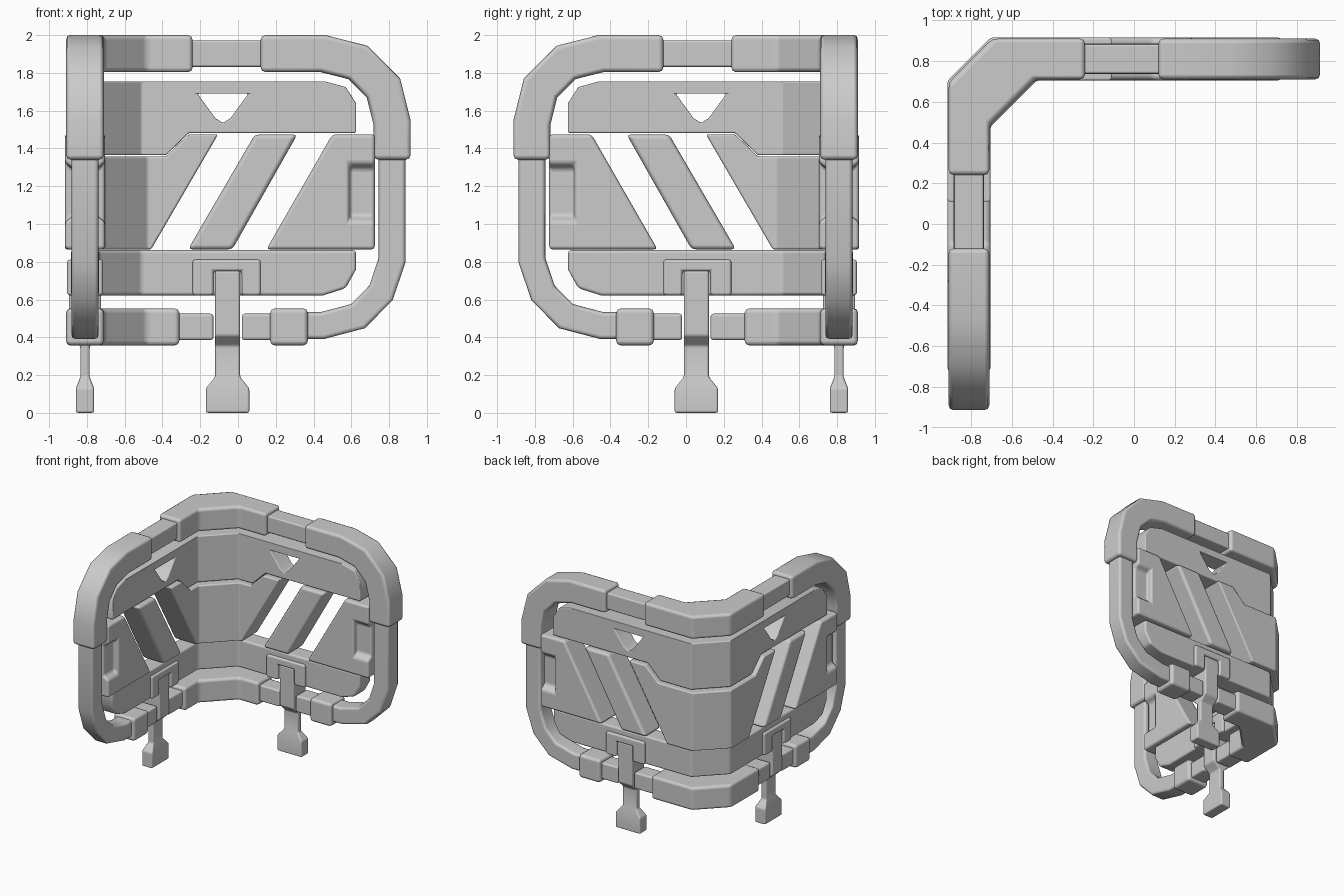
import bpy, bmesh, math
from mathutils import Vector

cube = bpy.data.objects.get("Cube")
if cube:
    bpy.data.objects.remove(cube)

MID = 0.81      # centre depth of a wing
THICK = 0.1     # half depth of the padded tubes
THIN = 0.072    # half depth of the inner tubes
WIDE = 0.098    # half width of the padded tubes
BAR = 0.455     # height of the lower bar
TOP = 1.902     # height of the upper bar

grey = bpy.data.materials.new("light_grey")
grey.use_nodes = True
colour = (0.6, 0.6, 0.6, 1)
grey.diffuse_color = colour
grey.node_tree.nodes["Principled BSDF"].inputs["Base Color"].default_value = colour


def finish(name, bm, bevel):
    """Add the second wing by reflection, then make a bevelled object."""
    faces = list(bm.faces)
    twin = {v: bm.verts.new((-v.co.y, -v.co.x, v.co.z)) for v in list(bm.verts)}
    for f in faces:
        bm.faces.new([twin[v] for v in reversed(f.verts)])
    bmesh.ops.remove_doubles(bm, verts=bm.verts, dist=0.0005)
    bmesh.ops.recalc_face_normals(bm, faces=bm.faces)
    mesh = bpy.data.meshes.new(name)
    bm.to_mesh(mesh)
    bm.free()
    mesh.materials.append(grey)
    mesh.polygons.foreach_set("use_smooth", [True] * len(mesh.polygons))
    ob = bpy.data.objects.new(name, mesh)
    bpy.context.collection.objects.link(ob)
    if bevel:
        mod = ob.modifiers.new("bevel", 'BEVEL')
        mod.width = bevel
        mod.segments = 2
        mod.limit_method = 'ANGLE'
        mod.angle_limit = math.radians(35)
        mod.harden_normals = True
    return ob


def plate(name, pts, lo, hi, bend=False, bevel=0.018, taper=1.0):
    """Extrude an x-z outline in depth. With bend, its first and last points
    lie on the corner fold and the plate runs on round the corner."""
    bm = bmesh.new()
    n = len(pts)
    zc = sum(p[1] for p in pts) / n
    rings = []
    for d in (lo, hi):
        ring = []
        for i, (x, z) in enumerate(pts):
            if bend and i in (0, n - 1):
                x = -0.59 - 1.05 * d
            if d == hi:
                z = zc + (z - zc) * taper
            ring.append(bm.verts.new((x, MID + d, z)))
        rings.append(ring)
    a, b = rings
    bm.faces.new(a)
    bm.faces.new(b[::-1])
    for i in range(n - 1 if bend else n):
        j = (i + 1) % n
        bm.faces.new((a[i], b[i], b[j], a[j]))
    if bend:
        ends = [a[0], a[-1], b[-1], b[0]]
        seam = []
        for v in ends:
            h = (v.co.y - v.co.x) / 2
            seam.append(bm.verts.new((-h, h, v.co.z)))
        for i in range(4):
            j = (i + 1) % 4
            bm.faces.new((ends[i], ends[j], seam[j], seam[i]))
    return finish(name, bm, bevel)


def ribbon(path, half):
    """Outline of a mitred strip along a path."""
    path = [Vector(p) for p in path]
    left, right = [], []
    for i, p in enumerate(path):
        d0 = (p - path[max(i - 1, 0)]).normalized()
        d1 = (path[min(i + 1, len(path) - 1)] - p).normalized()
        t = (d0 + d1).normalized()
        side = Vector((-t.y, t.x))
        ref = d1 if d1.length else d0
        k = half / max(0.5, t.dot(ref))
        left.append(tuple(p + side * k))
        right.append(tuple(p - side * k))
    return left + right[::-1]


def box(x0, x1, z0, z1):
    return [(x0, z0), (x1, z0), (x1, z1), (x0, z1)]


def cut(target, cutter):
    """Cut before the bevel, so the new edges are softened too."""
    mod = target.modifiers.new("cut", 'BOOLEAN')
    mod.operation = 'DIFFERENCE'
    mod.solver = 'EXACT'
    mod.object = cutter
    bpy.context.view_layer.objects.active = target
    target.modifiers.move(len(target.modifiers) - 1, 0)
    bpy.ops.object.modifier_apply(modifier=mod.name)
    bpy.data.objects.remove(cutter)


# Outer frame: padded corners and the thinner tubes between them
plate("upper_corner_pad", box(0, -0.24, TOP - WIDE, TOP + WIDE), -THICK, THICK, True, 0.025)
plate("upper_joint_tube", box(-0.27, 0.15, TOP - 0.07, TOP + 0.07), -THIN, THIN, bevel=0.012)
plate("upper_end_pad", ribbon([(0.12, TOP), (0.45, TOP), (0.635, 1.855), (0.77, 1.72),
                               (0.816, 1.535), (0.816, 1.34)], WIDE), -THICK, THICK, bevel=0.025)
plate("lower_end_tube", ribbon([(0.816, 1.38), (0.816, 0.81), (0.757, 0.635), (0.635, 0.512),
                                (0.445, 0.462), (0.34, 0.462)], 0.071), -THIN, THIN, bevel=0.022)
plate("lower_clamp", box(0.17, 0.37, BAR - WIDE, BAR + WIDE), -THICK, THICK, bevel=0.025)
plate("lower_stub_outer", box(0.02, 0.2, BAR - 0.07, BAR + 0.07), -THIN, THIN, bevel=0.015)
plate("lower_stub_inner", box(-0.34, -0.13, BAR - 0.07, BAR + 0.07), -THIN, THIN, bevel=0.015)
plate("lower_corner_pad", box(0, -0.31, BAR - WIDE, BAR + WIDE), -THICK, THICK, True, 0.025)

# Upper panel with its triangular opening
upper = plate("upper_panel", [(0, 1.365), (-0.38, 1.365), (-0.26, 1.482), (0.625, 1.482),
                              (0.625, 1.64), (0.57, 1.725), (0.46, 1.755), (0, 1.755)],
              -0.075, 0.075, True)
cut(upper, plate("opening_cutter", [(-0.215, 1.69), (-0.12, 1.56), (-0.08, 1.535),
                                    (-0.04, 1.56), (0.055, 1.69)], -0.3, 0.3, bevel=0))

# Middle panel: corner section, slanted slat and end section
D = 0.106
plate("middle_corner_panel", [(0, 0.865), (-0.46, 0.865), (-0.105, 1.475), (-0.26, 1.475),
                              (-0.38, 1.358), (0, 1.358)], -D, D, True, 0.025)
plate("middle_slat", [(-0.265, 0.865), (-0.03, 0.865), (0.315, 1.475), (0.09, 1.475)],
      -D, D, bevel=0.025)
end = plate("middle_end_panel", [(0.15, 0.865), (0.725, 0.865), (0.725, 1.475), (0.5, 1.475)],
            -D, D, bevel=0.02)
for s in (-1, 1):
    cut(end, plate("grip_cutter", box(0.59, 0.8, 0.99, 1.345), s * 0.14, s * 0.06,
                   bevel=0, taper=0.7))

# Lower panel
plate("lower_panel", [(0, 0.622), (0.45, 0.622), (0.57, 0.66), (0.625, 0.76),
                      (0.625, 0.862), (0, 0.862)], -0.075, 0.075, True)

# Bracket that holds each post
plate("post_bracket", [(-0.24, 0.622), (-0.13, 0.622), (-0.13, 0.75), (0.02, 0.75), (0.02, 0.622),
                       (0.12, 0.622), (0.12, 0.812), (-0.24, 0.812)], -0.095, 0.095, bevel=0.015)

# Post and foot, lofted from rectangles: height, half width, half depth
bm = bmesh.new()
rings = []
for z, hx, hy in [(0, 0.115, 0.048), (0.13, 0.115, 0.048), (0.19, 0.066, 0.025),
                  (0.355, 0.066, 0.025), (0.41, 0.066, 0.085), (0.752, 0.066, 0.085)]:
    rings.append([bm.verts.new((-0.055 + hx * sx, MID + hy * sy, z))
                  for sx, sy in ((-1, -1), (1, -1), (1, 1), (-1, 1))])
for lower, higher in zip(rings, rings[1:]):
    for i in range(4):
        j = (i + 1) % 4
        bm.faces.new((lower[i], lower[j], higher[j], higher[i]))
bm.faces.new(rings[0][::-1])
bm.faces.new(rings[-1])
finish("post", bm, 0.012)
